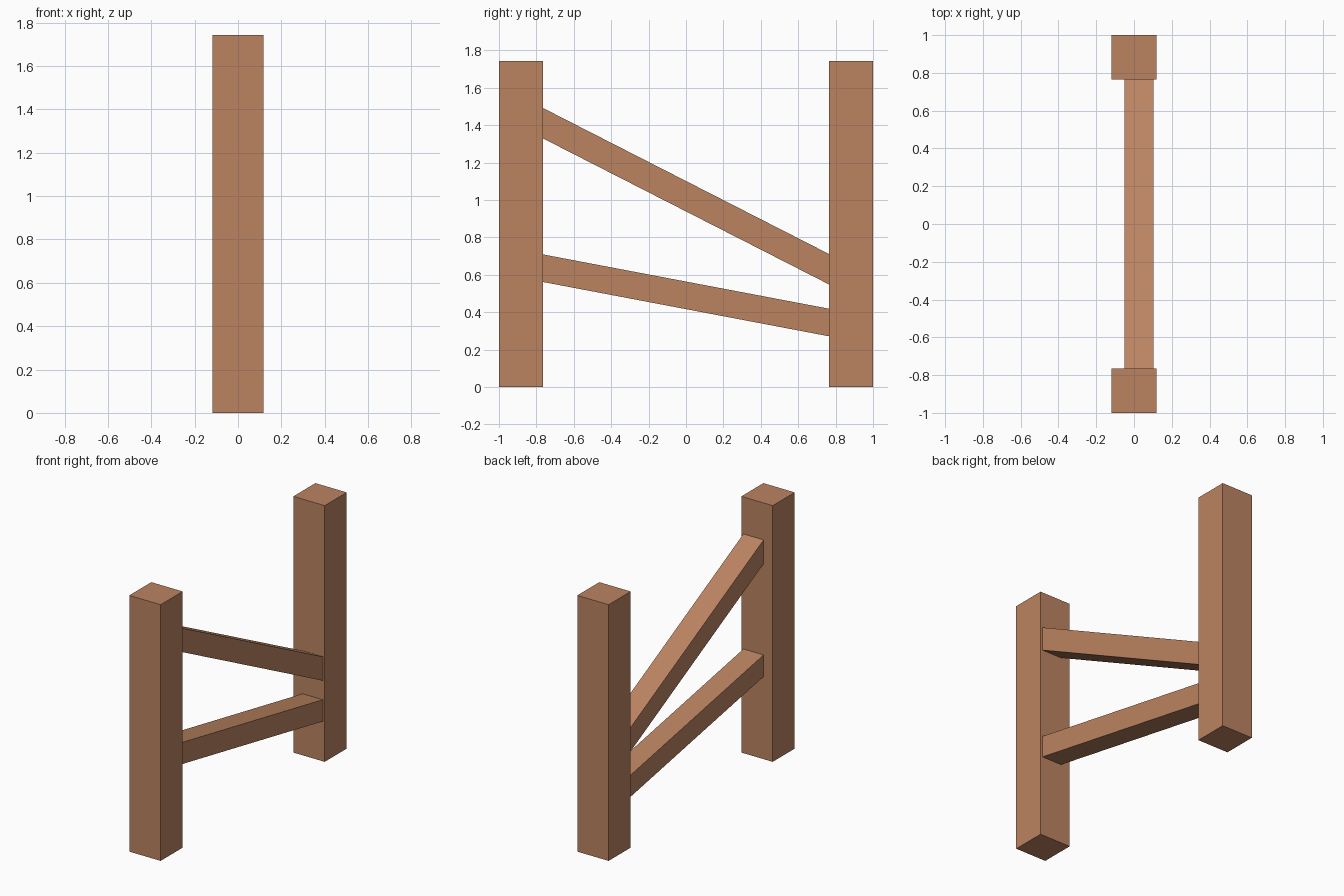
import bpy
from math import atan2, hypot
from mathutils import Vector

if "Cube" in bpy.data.objects:
    bpy.data.objects.remove(bpy.data.objects["Cube"])

wood = bpy.data.materials.new("wood")
wood.diffuse_color = (0.50, 0.23, 0.12, 1)
wood.use_nodes = True
wood.node_tree.nodes["Principled BSDF"].inputs["Base Color"].default_value = wood.diffuse_color


def box(name, center, size, tilt=0):
    bpy.ops.mesh.primitive_cube_add(size=1, location=center, rotation=(tilt, 0, 0))
    ob = bpy.context.object
    ob.name = name
    ob.scale = size
    ob.data.materials.append(wood)
    return ob


POST_H, POST_W = 1.743, 0.236
RAIL_W, RAIL_T, RAIL_X = 0.152, 0.145, 0.027
INNER = 1 - POST_W

# Two upright posts
for name, side in (("front_post", -1), ("back_post", 1)):
    box(name, (0, side * (1 - POST_W / 2), POST_H / 2), (POST_W, POST_W, POST_H))


# Sloping rails, given by centre heights at the inner post faces, ends let into the posts
def rail(name, z_front, z_back):
    dy, dz = 2 * INNER, z_back - z_front
    box(name, Vector((RAIL_X, 0, (z_front + z_back) / 2)),
        (RAIL_W, hypot(dy, dz) + 0.15, RAIL_T), atan2(dz, dy))


rail("upper_rail", 1.41, 0.63)
rail("lower_rail", 0.635, 0.345)
